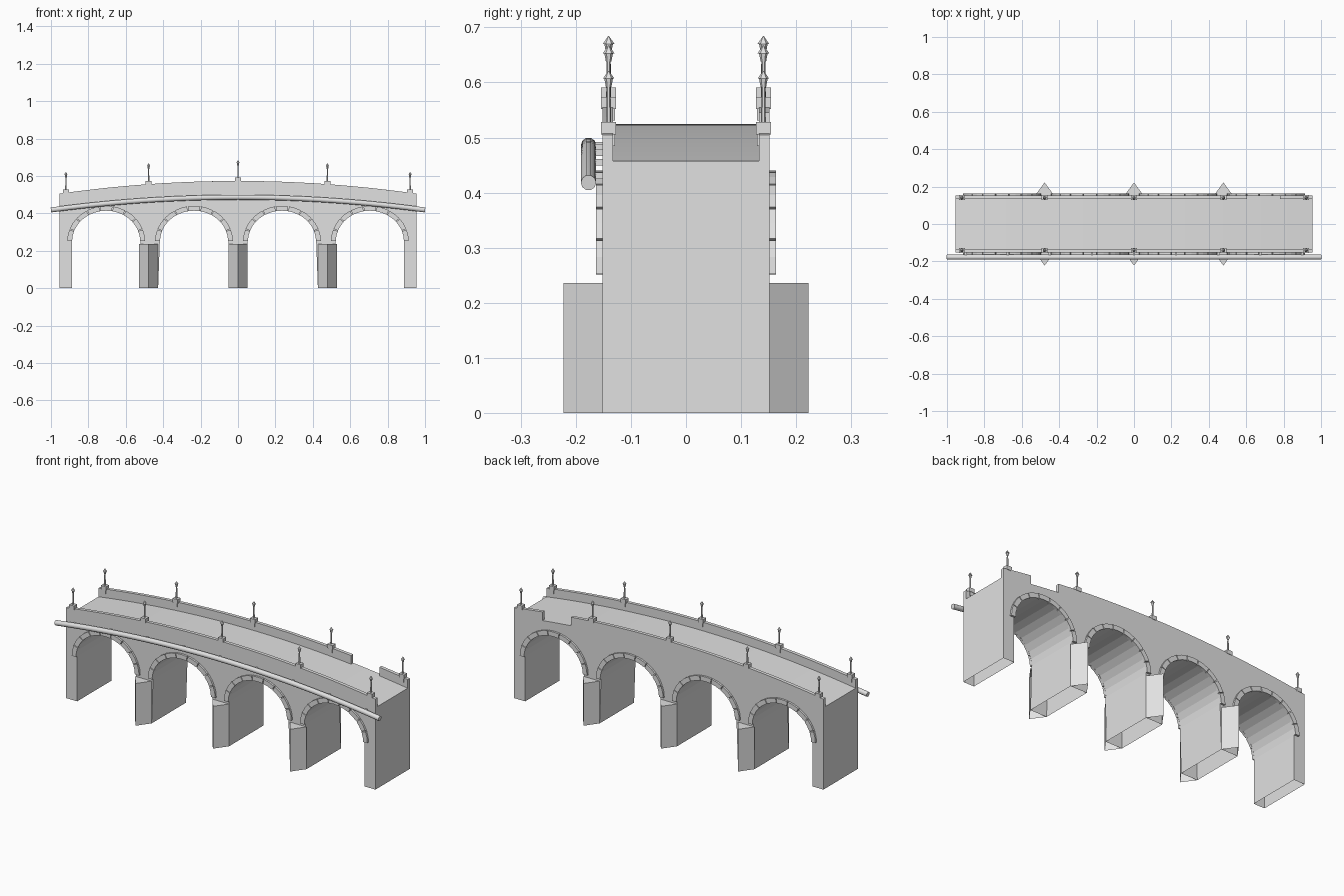
import bpy, bmesh
from math import sin, cos, pi, radians
from mathutils import Matrix

HALF, SIDE = 0.955, 0.152          # half length, half width
SPRING, RX, RZ = 0.25, 0.183, 0.165
ARCHES = (-0.705, -0.235, 0.235, 0.705)
PIERS = (-0.478, 0, 0.478)
PIER_W, PIER_TOP = 0.051, 0.236

cube = bpy.data.objects.get("Cube")
if cube:
    bpy.data.objects.remove(cube, do_unlink=True)

stone = bpy.data.materials.new("light_grey_stone")
stone.use_nodes = True
grey = (0.75, 0.75, 0.75, 1)
stone.diffuse_color = grey
stone.node_tree.nodes["Principled BSDF"].inputs["Base Color"].default_value = grey


def camber(x, crown, rise=0.068):
    """Height of the gently bowed roadway line."""
    return crown - rise * (x / HALF) ** 2


def finish(name, bm, open_base=False):
    bmesh.ops.recalc_face_normals(bm, faces=bm.faces)
    if open_base:
        low = [f for f in bm.faces if all(v.co.z < 0.001 for v in f.verts)]
        bmesh.ops.delete(bm, geom=low, context='FACES')
    mesh = bpy.data.meshes.new(name)
    bm.to_mesh(mesh)
    bm.free()
    mesh.materials.append(stone)
    obj = bpy.data.objects.new(name, mesh)
    bpy.context.collection.objects.link(obj)
    return obj


def extrude_xz(bm, points, y0, y1):
    """Extrude an outline in the xz plane from y0 to y1."""
    a = [bm.verts.new((x, y0, z)) for x, z in points]
    b = [bm.verts.new((x, y1, z)) for x, z in points]
    bm.faces.new(a)
    bm.faces.new(b[::-1])
    for i in range(len(a)):
        j = (i + 1) % len(a)
        bm.faces.new((a[i], b[i], b[j], a[j]))


def box(bm, centre, size):
    m = Matrix.Translation(centre) @ Matrix.Diagonal((*size, 1))
    bmesh.ops.create_cube(bm, size=1, matrix=m)


def cone(bm, centre, r1, r2, depth, sides=6):
    bmesh.ops.create_cone(bm, cap_ends=True, segments=sides, radius1=r1, radius2=r2,
                          depth=depth, matrix=Matrix.Translation(centre))


def span(x0, x1, n):
    return [x0 + (x1 - x0) * i / n for i in range(n + 1)]


# Main body: four arches under a bowed deck
feet = [-HALF, -HALF + 0.068]
for p in PIERS:
    feet += [p - PIER_W, p + PIER_W]
feet += [HALF - 0.068, HALF]
outline = [(feet[0], 0)]
for i, c in enumerate(ARCHES):
    outline.append((feet[2 * i + 1], 0))
    for k in range(15):
        t = pi * (1 - k / 14)
        outline.append((c + RX * cos(t), SPRING + RZ * sin(t)))
    outline.append((feet[2 * i + 2], 0))
outline.append((feet[-1], 0))
outline += [(x, camber(x, 0.525)) for x in span(HALF, -HALF, 28)]
bm = bmesh.new()
extrude_xz(bm, outline, -SIDE, SIDE)
finish("bridge_body", bm, open_base=True)

# Pointed cutwaters on both faces of each pier
bm = bmesh.new()
for p in PIERS:
    for s in (-1, 1):
        plan = [(p - PIER_W, s * SIDE), (p, s * 0.222), (p + PIER_W, s * SIDE)]
        lo = [bm.verts.new((x, y, 0)) for x, y in plan]
        hi = [bm.verts.new((x, y, PIER_TOP)) for x, y in plan]
        bm.faces.new(hi)
        for i in range(2):
            bm.faces.new((lo[i], lo[i + 1], hi[i + 1], hi[i]))
finish("pier_cutwaters", bm)

# Parapets, the rear one broken by a gap
def parapet(name, side, runs):
    bm = bmesh.new()
    for x0, x1 in runs:
        xs = span(x0, x1, max(4, round((x1 - x0) * 15)))
        top = [(x, camber(x, 0.573)) for x in xs]
        base = [(x, camber(x, 0.523)) for x in reversed(xs)]
        extrude_xz(bm, top + base, side * 0.133, side * SIDE)
    finish(name, bm)


parapet("front_parapet", -1, [(-HALF, HALF)])
parapet("rear_parapet", 1, [(-HALF, 0.605), (0.78, HALF)])

# Nine separate stones around every arch face
bm = bmesh.new()
for c in ARCHES:
    for s in (-1, 1):
        for k in range(9):
            a0, a1 = radians(20 * k + 0.6), radians(20 * k + 19.4)
            mid = (a0 + a1) / 2
            ring = [(c + (RX + d) * cos(t), SPRING + (RZ + d) * sin(t))
                    for d, ts in ((-0.001, (a0, mid, a1)), (0.025, (a1, mid, a0)))
                    for t in ts]
            extrude_xz(bm, ring, s * 0.150, s * 0.163)
finish("arch_stones", bm)

# Lamp posts on pedestals along both parapets
for side, label in ((-1, "front"), (1, "rear")):
    y = side * 0.1405
    pedestals, lamps = bmesh.new(), bmesh.new()
    for x in (-0.92, -0.478, 0, 0.478, 0.92):
        z = camber(x, 0.573)
        box(pedestals, (x, y, z + 0.007), (0.032, 0.027, 0.022))
        box(pedestals, (x, y, z - 0.014), (0.024, 0.023, 0.022))
        cone(lamps, (x, y, z + 0.05), 0.0045, 0.0035, 0.07)
        cone(lamps, (x, y, z + 0.090), 0.005, 0.008, 0.016)
        cone(lamps, (x, y, z + 0.104), 0.0105, 0.001, 0.014)
    finish(label + "_pedestals", pedestals)
    finish(label + "_lamps", lamps)

# Bowed service pipe along the front
curve = bpy.data.curves.new("service_pipe", 'CURVE')
curve.dimensions = '3D'
curve.bevel_depth = 0.014
curve.bevel_resolution = 3
curve.use_fill_caps = True
path = curve.splines.new('POLY')
xs = span(-1, 1, 28)
path.points.add(len(xs) - 1)
for point, x in zip(path.points, xs):
    point.co = (x, -0.177, camber(x, 0.486, 0.062), 1)
curve.materials.append(stone)
bpy.context.collection.objects.link(bpy.data.objects.new("service_pipe", curve))

# Small brackets tying the pipe to the wall
bm = bmesh.new()
for x in span(-0.9, 0.9, 8):
    box(bm, (x, -0.159, camber(x, 0.486, 0.062)), (0.012, 0.02, 0.012))
finish("pipe_brackets", bm)
